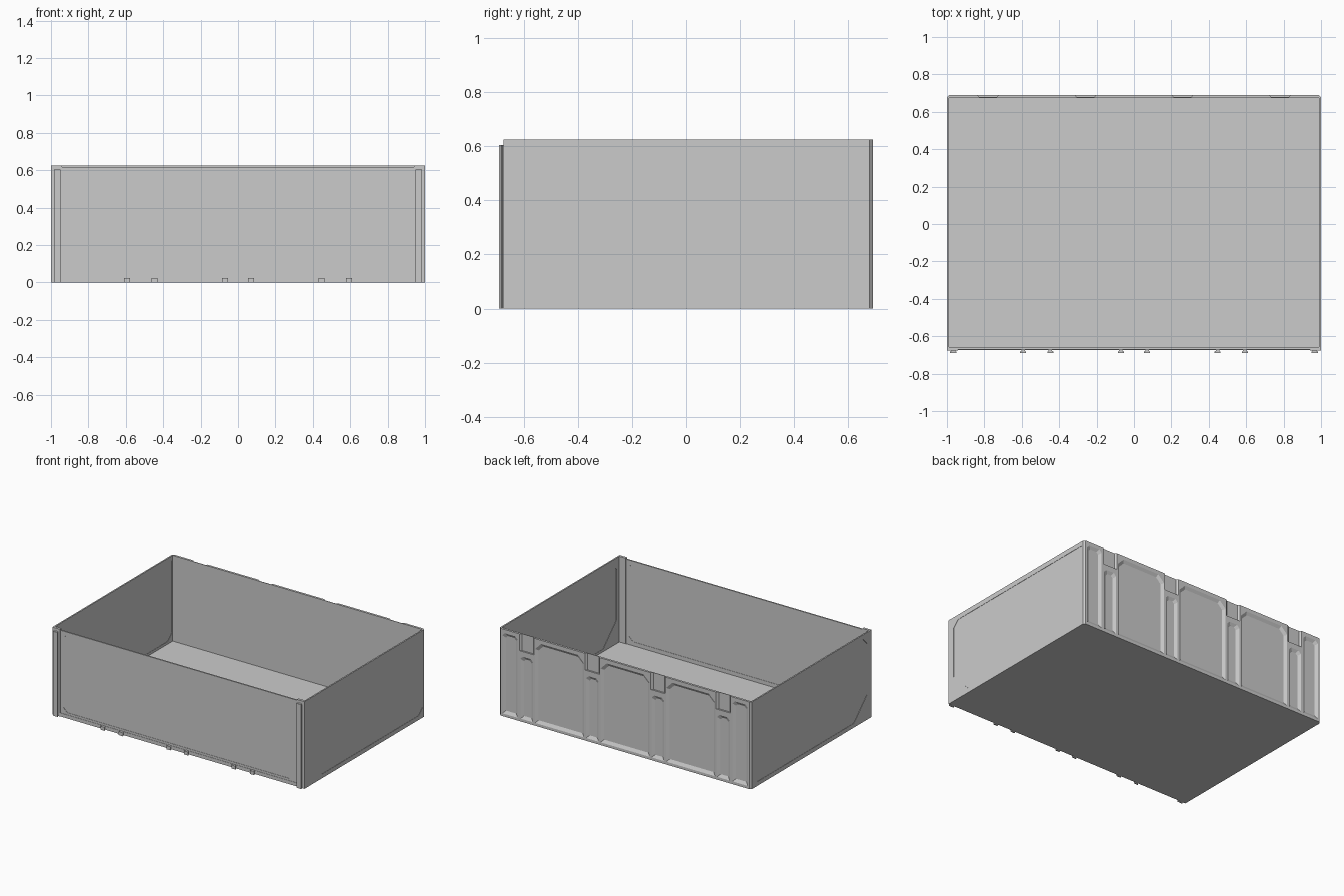
import bpy, bmesh

if "Cube" in bpy.data.objects:
    bpy.data.objects.remove(bpy.data.objects["Cube"])

H = 0.625      # rim height
E = 0.002      # cutter overshoot


def octagon(u0, u1, v0, v1, bl=0, br=0, tr=0, tl=0):
    """Rectangle outline with optional corner chamfers."""
    pts = []
    for u, v, c, du, dv, swap in ((u0, v0, bl, 1, 1, False), (u1, v0, br, -1, 1, True),
                                  (u1, v1, tr, -1, -1, False), (u0, v1, tl, 1, -1, True)):
        if c == 0:
            pts.append((u, v))
        else:
            pair = [(u, v + dv * c), (u + du * c, v)]
            pts += pair[::-1] if swap else pair
    return pts


def prism(name, loop, axis, a, b, loop_b=None):
    """Solid between a loop at a and a (possibly different) loop at b."""
    place = {'x': lambda u, v, w: (w, u, v),
             'y': lambda u, v, w: (u, w, v),
             'z': lambda u, v, w: (u, v, w)}[axis]
    bm = bmesh.new()
    low = [bm.verts.new(place(u, v, a)) for u, v in loop]
    top = [bm.verts.new(place(u, v, b)) for u, v in (loop_b or loop)]
    bm.faces.new(low)
    bm.faces.new(top)
    n = len(low)
    for i in range(n):
        j = (i + 1) % n
        bm.faces.new((low[i], low[j], top[j], top[i]))
    bmesh.ops.recalc_face_normals(bm, faces=bm.faces)
    mesh = bpy.data.meshes.new(name)
    bm.to_mesh(mesh)
    bm.free()
    ob = bpy.data.objects.new(name, mesh)
    bpy.context.collection.objects.link(ob)
    return ob


def box(name, x0, x1, y0, y1, z0, z1):
    return prism(name, octagon(x0, x1, y0, y1), 'z', z0, z1)


def cut(ob, cutter):
    """Subtract a cutter and discard it."""
    cutter.hide_render = True
    mod = ob.modifiers.new("cut", 'BOOLEAN')
    mod.operation = 'DIFFERENCE'
    mod.solver = 'EXACT'
    mod.object = cutter
    dg = bpy.context.evaluated_depsgraph_get()
    mesh = bpy.data.meshes.new_from_object(ob.evaluated_get(dg))
    ob.modifiers.clear()
    ob.data = mesh
    bpy.data.objects.remove(cutter)


# Floor
box("floor", -0.995, 0.995, -0.668, 0.68, 0, 0.012)

# Side walls with a chamfered sunken panel on both faces
for s in (-1, 1):
    side = box("side_wall", min(s, s * 0.99), max(s, s * 0.99), -0.674, 0.676, 0, H)
    panel = octagon(-0.625, 0.665, 0.03, 0.59, bl=0.15, br=0.045, tl=0.045)
    cut(side, prism("cutter", panel, 'x', s * 0.998, s * (1 + E)))
    cut(side, prism("cutter", panel, 'x', s * (0.99 - E), s * 0.992))

# Front wall, slightly lower than the rim, with a sunken panel
front = box("front_wall", -0.945, 0.945, -0.671, -0.661, 0, 0.617)
panel = octagon(-0.92, 0.92, 0.04, 0.60, 0.035, 0.035, 0.035, 0.035)
cut(front, prism("cutter", panel, 'y', -0.671 - E, -0.669))
cut(front, prism("cutter", panel, 'y', -0.663, -0.661 + E))
box("front_base_strip", -0.94, 0.94, -0.673, -0.668, 0, 0.025)

# Front corner posts and flared connector rails
def flare(x, w):
    """Plan outline of a necked connector centred on x."""
    return [(x - w * 0.6, -0.67), (x - w * 0.6, -0.678), (x - w, -0.683), (x - w, -0.69),
            (x + w, -0.69), (x + w, -0.683), (x + w * 0.6, -0.678), (x + w * 0.6, -0.67)]

for s in (-1, 1):
    box("front_post", min(s, s * 0.94), max(s, s * 0.94), -0.675, -0.657, 0, H)
    prism("connector_rail", flare(s * 0.966, 0.018), 'z', 0, 0.605)
    for x in (0.07, 0.447, 0.593):
        prism("connector_tab", flare(s * x, 0.016), 'z', 0, 0.025)

# Back wall with chamfered outer corners
back = prism("back_wall", octagon(-1, 1, 0.674, 0.69, tr=0.012, tl=0.012), 'z', 0, H)

def pocket(x0, x1, z0, z1, tr, tl, r=0.022):
    """Sloped pocket cutter in the back wall."""
    outer = octagon(x0, x1, z0, z1, tr=tr, tl=tl)
    inner = octagon(x0 + r, x1 - r, z0 + r, z1 - r, tr=tr * 0.75, tl=tl * 0.75)
    return prism("cutter", outer, 'y', 0.69 + E / 2, 0.678, inner)

# Three wide pockets
for x in (-0.52, 0, 0.52):
    cut(back, pocket(x - 0.197, x + 0.197, 0.018, 0.6, 0.05, 0.05))
for s in (-1, 1):
    # Tall narrow end pockets
    cut(back, pocket(s * 0.913 - 0.063, s * 0.913 + 0.063, 0.018, 0.6, 0.02, 0.02))
    for x in (0.26, 0.78):
        # Short pocket below an open-topped notch
        cut(back, pocket(s * x - 0.052, s * x + 0.052, 0.018, 0.47, 0.02, 0.02))
        plan = [(s * x - 0.06, 0.69 + E), (s * x + 0.06, 0.69 + E),
                (s * x + 0.045, 0.678), (s * x - 0.045, 0.678)]
        cut(back, prism("cutter", plan, 'z', 0.505, H + E))
